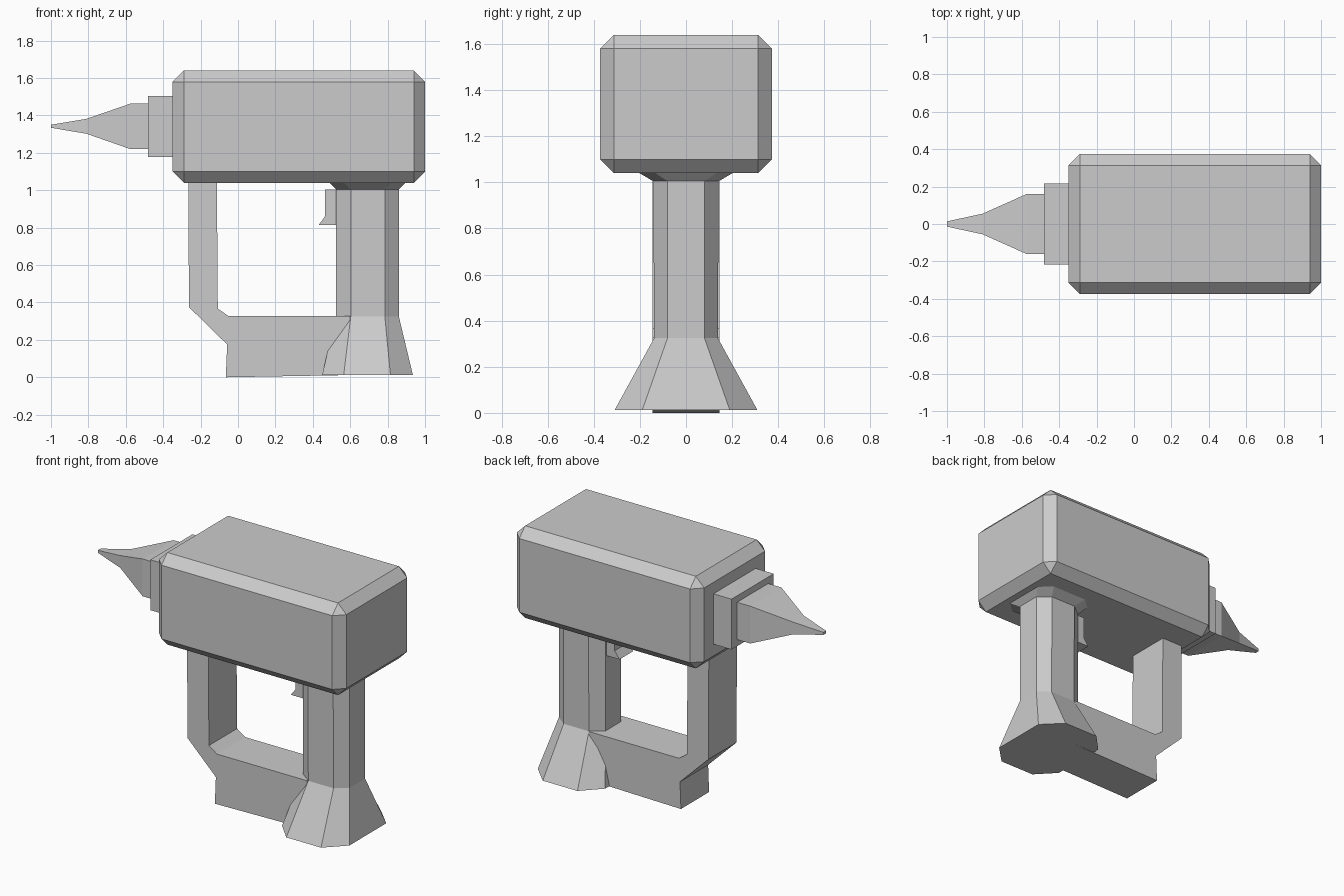
import bpy, bmesh

if "Cube" in bpy.data.objects:
    bpy.data.objects.remove(bpy.data.objects["Cube"])


def finish(name, bm):
    bmesh.ops.recalc_face_normals(bm, faces=bm.faces)
    mesh = bpy.data.meshes.new(name)
    bm.to_mesh(mesh)
    bm.free()
    obj = bpy.data.objects.new(name, mesh)
    bpy.context.collection.objects.link(obj)
    return obj


def loft(name, rings):
    """Skin a stack of matching cross-sections and cap both ends."""
    bm = bmesh.new()
    loops = [[bm.verts.new(p) for p in ring] for ring in rings]
    n = len(loops[0])
    for a, b in zip(loops, loops[1:]):
        for i in range(n):
            j = (i + 1) % n
            bm.faces.new((a[i], a[j], b[j], b[i]))
    bm.faces.new(loops[0])
    bm.faces.new(loops[-1])
    return finish(name, bm)


def rect_x(x, y, z0, z1):
    return [(x, -y, z0), (x, y, z0), (x, y, z1), (x, -y, z1)]


def octagon(z, x0, x1, x2, x3, y_in, y_out):
    half = [(x0, y_in), (x1, y_out), (x2, y_out), (x3, y_in)]
    return [(x, -y, z) for x, y in half] + [(x, y, z) for x, y in reversed(half)]


def slab(name, profile, w):
    """Extrude an xz side profile across y."""
    return loft(name, [[(x, y, z) for x, z in profile] for y in (-w, w)])


# Chamfered main housing
housing = loft("housing", [rect_x(-0.35, 0.373, 1.04, 1.64),
                           rect_x(1.0, 0.373, 1.04, 1.64)])
bevel = housing.modifiers.new("chamfer", 'BEVEL')
bevel.width = 0.06
bevel.segments = 1

# Square collar and tapered nozzle
loft("nozzle_collar", [rect_x(-0.48, 0.217, 1.177, 1.505),
                       rect_x(-0.33, 0.217, 1.177, 1.505)])
loft("nozzle", [rect_x(-0.46, 0.16, 1.22, 1.463),
                rect_x(-0.575, 0.16, 1.22, 1.463),
                rect_x(-0.81, 0.055, 1.302, 1.382),
                rect_x(-1.0, 0.014, 1.334, 1.35)])

# Eight-sided rear grip, flared at foot and top
loft("rear_grip", [octagon(0.012, 0.45, 0.565, 0.815, 0.935, 0.19, 0.31),
                   octagon(0.325, 0.523, 0.603, 0.785, 0.86, 0.08, 0.138),
                   octagon(1.005, 0.523, 0.603, 0.785, 0.86, 0.08, 0.142),
                   octagon(1.045, 0.485, 0.56, 0.825, 0.90, 0.14, 0.21)])

# Front strut with lower bar joining the grip
slab("front_strut", [(-0.266, 1.06), (-0.262, 0.375), (-0.058, 0.175),
                     (-0.065, 0.0), (0.60, 0.012), (0.60, 0.327),
                     (-0.05, 0.327), (-0.108, 0.367), (-0.113, 1.06)], 0.145)

# Trigger
slab("trigger", [(0.465, 1.005), (0.465, 0.86), (0.43, 0.813),
                 (0.54, 0.813), (0.54, 1.005)], 0.07)
